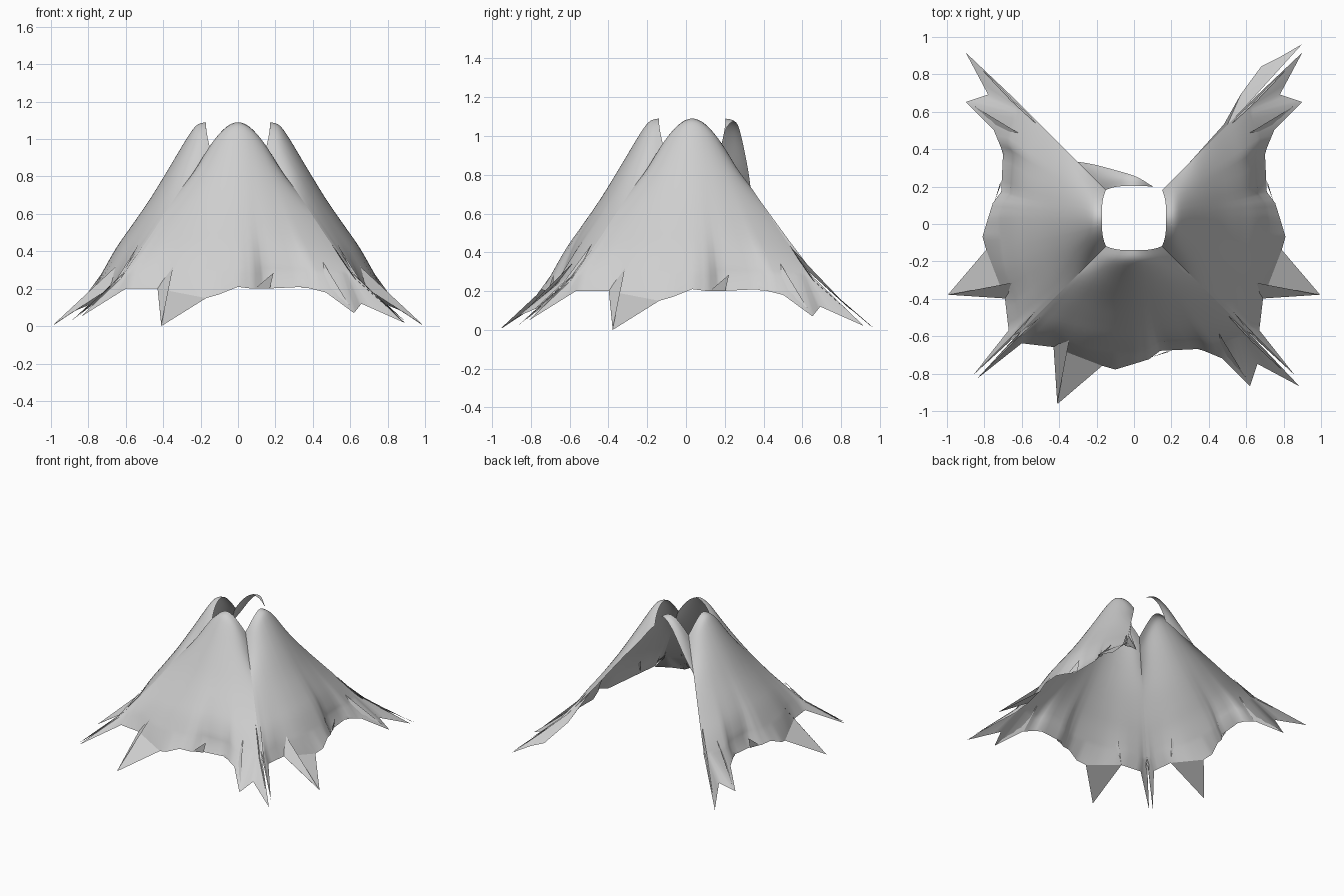
import bpy, bmesh, math
from mathutils import Vector, Matrix

if "Cube" in bpy.data.objects:
    bpy.data.objects.remove(bpy.data.objects["Cube"])

cloth = bpy.data.materials.new("grey_cloth")
cloth.use_nodes = True
GREY = (0.62, 0.62, 0.62, 1)
cloth.diffuse_color = GREY
cloth.node_tree.nodes["Principled BSDF"].inputs["Base Color"].default_value = GREY

# Slope of the cloth down the middle of a panel and down its corner crease: (offset, height)
MIDDLE = [(.172, 1.09), (.22, 1.075), (.27, 1.01), (.36, .86), (.47, .68), (.57, .535), (.65, .42), (.73, .28)]
CREASE = [(.15, .955), (.19, .9), (.24, .82), (.31, .725), (.39, .605), (.475, .475), (.55, .37), (.62, .275)]

# Ragged hem: (position across, sideways, outward, height)
HEM = [(-1, -.84, .86, .05), (-.93, -.6, .67, .2), (-.69, -.43, .69, .2),
       (-.28, -.17, .79, .15), (-.16, -.1, .81, .17), (0, 0, .78, .21), (.13, .08, .755, .2),
       (.22, .14, .71, .2), (.55, .35, .7, .21), (.74, .47, .75, .18), (.9, .62, .9, .07),
       (.95, .66, .78, .12), (1, .885, .9, .02)]
ROWS, SPLIT = 24, 4


def spline(keys, v):
    """Smooth interpolation through evenly spaced keys, v from 0 to 1."""
    x = min(max(v, 0), 1) * (len(keys) - 1)
    i = min(int(x), len(keys) - 2)
    u = x - i
    a, b, c, d = [Vector(keys[min(max(i + k, 0), len(keys) - 1)]) for k in (-1, 0, 1, 2)]
    return 0.5 * (2 * b + (c - a) * u + (2 * a - 5 * b + 4 * c - d) * u**2 + (3 * b - a - 3 * c + d) * u**3)


def cloth_point(t, v, tuck=0):
    """Point on a panel: arched in the middle, creased at the corners, tucked in low down."""
    mid, crease = spline(MIDDLE, v), spline(CREASE, v)
    squareness = 1.9 + 1.3 * max(0, 1 - 3 * v)
    out = crease.x + (mid.x - crease.x) * (1 - abs(t) ** squareness) + tuck * v ** 6
    height = crease.y + (mid.y - crease.y) * (1 - abs(t) ** 1.9)
    return Vector((crease.x * t, -out, height))


def make_object(name, columns, loose=(), turn=0, mirror=False):
    """Skin columns of points, add loose flaps, then place around the opening."""
    bm = bmesh.new()
    grid = [[bm.verts.new(p) for p in col] for col in columns]
    for a, b in zip(grid, grid[1:]):
        for i in range(len(a) - 1):
            bm.faces.new((a[i], a[i + 1], b[i + 1], b[i]))
    for flap in loose:
        bm.faces.new([bm.verts.new((s, -out, z)) for s, out, z in flap])
    bmesh.ops.remove_doubles(bm, verts=bm.verts, dist=0.0004)
    place = Matrix.Translation((0, .032, 0)) @ Matrix.Rotation(math.radians(turn), 4, 'Z')
    if mirror:
        place = Matrix.Scale(-1, 4, (1, 0, 0)) @ place
    bm.transform(place)
    if mirror:
        bmesh.ops.reverse_faces(bm, faces=bm.faces)
    mesh = bpy.data.meshes.new(name)
    bm.to_mesh(mesh)
    bm.free()
    mesh.materials.append(cloth)
    obj = bpy.data.objects.new(name, mesh)
    bpy.context.collection.objects.link(obj)
    bpy.ops.object.select_all(action='DESELECT')
    obj.select_set(True)
    bpy.context.view_layer.objects.active = obj
    bpy.ops.object.shade_smooth_by_angle(angle=math.radians(35))


# Full panels: smooth sheet above, torn hem below
hem_keys = [Vector(HEM[0])]
for a, b in zip(HEM, HEM[1:]):
    hem_keys += [Vector(a).lerp(Vector(b), k / SPLIT) for k in range(1, SPLIT + 1)]
panel = []
for t, side, out, height in hem_keys:
    tuck = min(0, out - .045 + cloth_point(t, 1).y)
    column = [cloth_point(t, r / ROWS, tuck) for r in range(ROWS + 1)]
    panel.append(column + [Vector((side, -out, height))])

# Long hanging point, small folds on the hem, slivers by the creases, folds inside
flaps = [[(-.43, .69, .2), (-.41, .995, 0), (-.17, .79, .15)],
         [(.09, .745, .2), (.17, .715, .2), (.19, .715, .285)],
         [(.34, .7, .205), (.42, .725, .2), (.34, .69, .23)],
         [(-.5, .53, .44), (-.63, .65, .25), (-.81, .83, .08), (-.62, .62, .27)],
         [(.5, .52, .44), (.6, .6, .28), (.8, .82, .1), (.63, .66, .25)],
         [(-.41, .99, .005), (-.43, .69, .2), (-.34, .62, .35)],
         [(.62, .89, .07), (.47, .74, .18), (.45, .61, .35)]]

make_object("front_panel", panel, flaps)
make_object("left_panel", panel, flaps, turn=90)
make_object("right_panel", panel, flaps, turn=90, mirror=True)

# Back panel survives only as a scrap by the opening
scrap = []
for k in range(25):
    t = -.65 + 1.65 * k / 24
    depth = .02 + .39 * (k / 24) ** 1.1
    scrap.append([cloth_point(t, depth * r / 10) for r in range(11)])
make_object("back_scrap", scrap, turn=180)

# Torn strip left hanging on the back left crease
strip = [[(-.3, -.3, .735), (-.48, -.5, .46)], [(-.5, -.5, .435), (-.57, -.66, .25)],
         [(-.6, -.6, .3), (-.68, -.81, .11)], [(-.74, -.755, .16), (-.77, -.855, .08)],
         [(-.89, -.92, .02), (-.9, -.93, .015)]]
make_object("back_left_strip", strip, turn=180)
